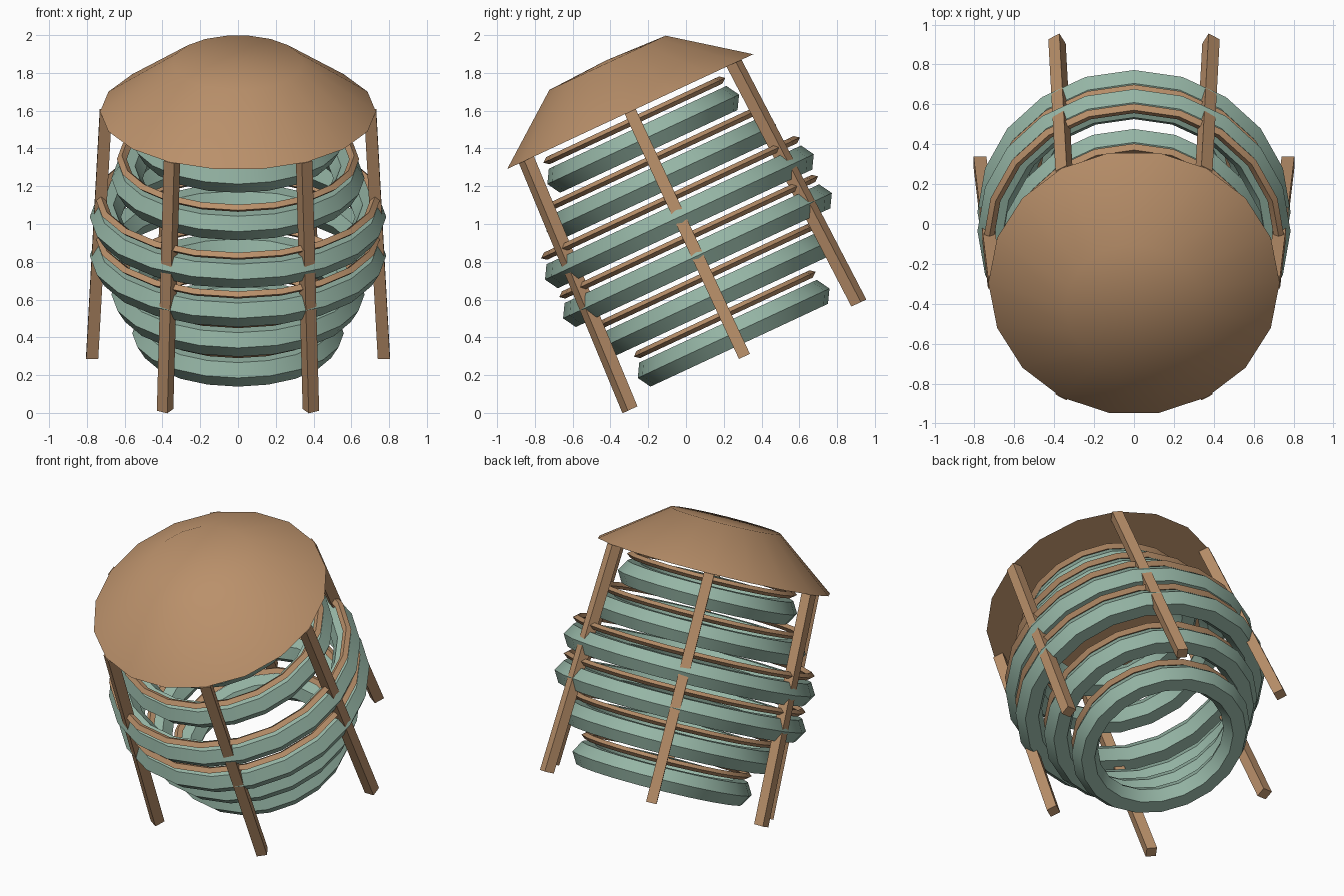
import bpy, math
from mathutils import Matrix, Vector

if "Cube" in bpy.data.objects:
    bpy.data.objects.remove(bpy.data.objects["Cube"])

def material(name, rgb):
    m = bpy.data.materials.new(name)
    m.diffuse_color = (*rgb, 1)
    m.use_nodes = True
    m.node_tree.nodes["Principled BSDF"].inputs["Base Color"].default_value = m.diffuse_color
    return m

wood = material("warm wood", (0.49, 0.28, 0.145))
green = material("sage green", (0.30, 0.46, 0.375))

# The whole model is tipped 25 degrees forward about the roof rim centre
TILT = Matrix.Translation((0, -0.295, 1.595)) @ Matrix.Rotation(math.radians(25), 4, 'X')

def add(name, verts, faces, mat, smooth=None):
    me = bpy.data.meshes.new(name)
    me.from_pydata([TILT @ Vector(v) for v in verts], [], faces)
    me.materials.append(mat)
    ob = bpy.data.objects.new(name, me)
    bpy.context.collection.objects.link(ob)
    if smooth:
        bpy.ops.object.select_all(action='DESELECT')
        ob.select_set(True)
        bpy.context.view_layer.objects.active = ob
        bpy.ops.object.shade_smooth_by_angle(angle=math.radians(smooth))
    return ob

def ring(name, section, sides, mat):
    # Revolve a closed (radius, height) section, listed counter-clockwise
    n = len(section)
    verts = [(r * math.cos(a), r * math.sin(a), z)
             for a in (2 * math.pi * i / sides for i in range(sides)) for r, z in section]
    faces = []
    for i in range(sides):
        j = (i + 1) % sides
        for k in range(n):
            l = (k + 1) % n
            faces.append((i * n + k, j * n + k, j * n + l, i * n + l))
    return add(name, verts, faces, mat, 30)

def section(radius, z, rx, rz, n):
    return [(radius + rx * math.cos(2 * math.pi * k / n), z + rz * math.sin(2 * math.pi * k / n))
            for k in range(n)]

# Roof: two-slope cone with a flat underside
S = 18
verts = [(r * math.cos(2 * math.pi * i / S), r * math.sin(2 * math.pi * i / S), z)
         for r, z in ((0.73, 0), (0.345, 0.285)) for i in range(S)] + [(0, 0, 0.30)]
faces = [tuple(reversed(range(S)))]
for i in range(S):
    j = (i + 1) % S
    faces += [(i, j, S + j, S + i), (S + i, S + j, 2 * S)]
add("roof", verts, faces, wood, 40)

# Barrel of six green hoops, each with a thin wooden hoop above it
for i, out in enumerate((0.56, 0.67, 0.785, 0.785, 0.67, 0.56)):
    z = -0.051 - 0.2265 * i
    ring(f"green_hoop_{i + 1}", section(out - 0.083, z - 0.111, 0.083, 0.081, 6), 20, green)
    ring(f"wood_hoop_{i + 1}", section(out - 0.055, z, 0.026, 0.021, 4), 20, wood)

# Six slightly splayed square legs
for i in range(6):
    a = math.radians(60 * i)
    c, s = math.cos(a), math.sin(a)
    h = 0.032
    verts = []
    for r, z in ((0.772, -1.43), (0.70, 0.0)):
        for dx, dy in ((-h, -h), (h, -h), (h, h), (-h, h)):
            verts.append(((r + dx) * c - dy * s, (r + dx) * s + dy * c, z))
    add(f"leg_{i + 1}", verts, [(3, 2, 1, 0), (4, 5, 6, 7), (0, 1, 5, 4),
        (1, 2, 6, 5), (2, 3, 7, 6), (3, 0, 4, 7)], wood)
